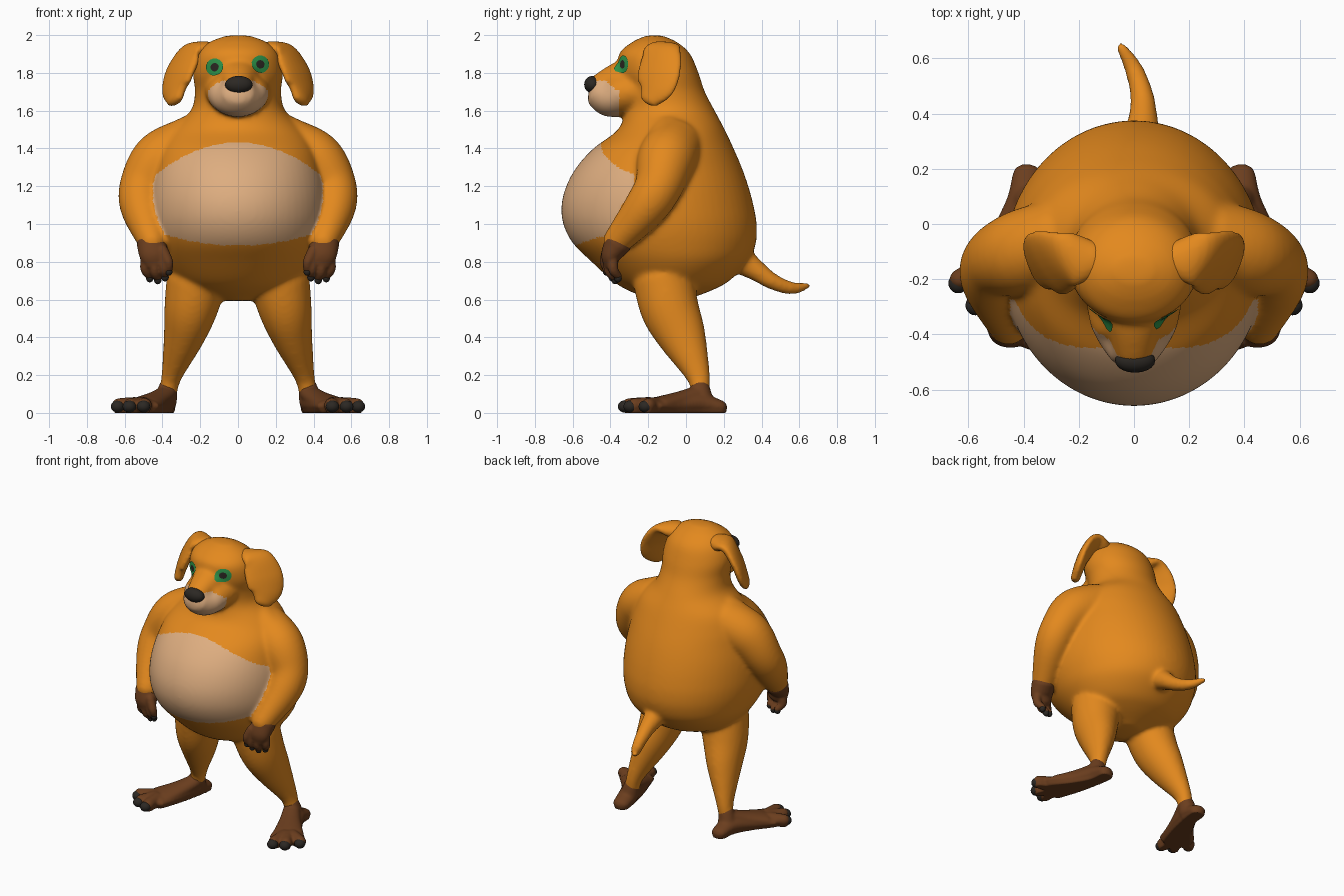
import bpy, bmesh, math
from mathutils import Vector
from mathutils.bvhtree import BVHTree

if "Cube" in bpy.data.objects:
    bpy.data.objects.remove(bpy.data.objects["Cube"])


def material(name, rgb):
    m = bpy.data.materials.new(name)
    m.diffuse_color = (*rgb, 1)
    m.use_nodes = True
    m.node_tree.nodes["Principled BSDF"].inputs["Base Color"].default_value = m.diffuse_color
    return m


ORANGE = material("orange_fur", (0.77, 0.25, 0.013))
TAN = material("tan_fur", (0.73, 0.42, 0.215))
BROWN = material("brown_paw", (0.148, 0.048, 0.013))
DARK = material("dark_claw", (0.025, 0.021, 0.017))
GREEN = material("green_iris", (0.027, 0.30, 0.07))


def spline(pts, n=6):
    """Catmull-Rom through points of (x, y, z, wide radius, thick radius)."""
    pts = [tuple(p) if len(p) == 5 else (*p, p[3]) for p in pts]
    out = []
    for i in range(len(pts) - 1):
        a, b, c, d = pts[max(i - 1, 0)], pts[i], pts[i + 1], pts[min(i + 2, len(pts) - 1)]
        for k in range(n):
            t = k / n
            out.append([0.5 * (2 * q + (r - p) * t + (2 * p - 5 * q + 4 * r - s) * t * t
                               + (3 * q - p - 3 * r + s) * t ** 3) for p, q, r, s in zip(a, b, c, d)])
    return out + [list(pts[-1])]


def tube(bm, pts, side=1, wide=(1, 0, 0), axis=None, cap=1.0, seg=24):
    """Loft elliptical rings along a path, with rounded ends."""
    path = spline(pts)
    ctr = [Vector(p[:3]) for p in path]
    last = len(path) - 1
    rings = []
    for i, p in enumerate(path):
        t = Vector(axis) if axis else (ctr[min(i + 1, last)] - ctr[max(i - 1, 0)]).normalized()
        ring = [(ctr[i], t, p[3], p[4])]
        if i in (0, last):
            sgn = -1 if i == 0 else 1
            for a in (30, 60, 82):
                s, c = math.sin(math.radians(a)), math.cos(math.radians(a))
                ring.append((ctr[i] + t * sgn * s * cap * min(p[3], p[4]), t, p[3] * c, p[4] * c))
            if i == 0:
                ring.reverse()
        rings += ring
    loops = []
    for c, t, rw, rt in rings:
        w = Vector(wide)
        w = (w - t * w.dot(t)).normalized()
        n = t.cross(w)
        row = []
        for k in range(seg):
            a = math.tau * k / seg
            v = c + w * rw * math.cos(a) + n * rt * math.sin(a)
            row.append(bm.verts.new((v.x * side, v.y, v.z)))
        loops.append(row)
    for a, b in zip(loops, loops[1:]):
        for k in range(seg):
            bm.faces.new((a[k], a[k - 1], b[k - 1], b[k]))
    bm.faces.new(loops[0])
    bm.faces.new(loops[-1][::-1])


def ball(bm, c, r, side=1):
    vs = bmesh.ops.create_uvsphere(bm, u_segments=20, v_segments=12, radius=1)["verts"]
    for v in vs:
        v.co = Vector(((c[0] + v.co.x * r[0]) * side, c[1] + v.co.y * r[1], c[2] + v.co.z * r[2]))


def finish(bm, name, mats, voxel=0, smooth=6, recalc=True):
    """Make an object; with a voxel size, blend its pieces into one skin."""
    if recalc:
        bmesh.ops.recalc_face_normals(bm, faces=bm.faces[:])
    me = bpy.data.meshes.new(name)
    bm.to_mesh(me)
    bm.free()
    ob = bpy.data.objects.new(name, me)
    bpy.context.collection.objects.link(ob)
    if voxel:
        m = ob.modifiers.new("blend", 'REMESH')
        m.mode, m.voxel_size = 'VOXEL', voxel
        m = ob.modifiers.new("soften", 'SMOOTH')
        m.factor, m.iterations = 0.5, smooth
        dg = bpy.context.evaluated_depsgraph_get()
        new = bpy.data.meshes.new_from_object(ob.evaluated_get(dg))
        ob.modifiers.clear()
        ob.data = new
    if len(ob.data.materials):
        ob.data.materials.clear()
    for m in mats:
        ob.data.materials.append(m)
    for p in ob.data.polygons:
        p.use_smooth = True
    return ob


# Torso and head profile: height, front y, back y, half width
PROFILE = [(0.605, -0.20, 0.02, 0.11), (0.65, -0.31, 0.14, 0.24), (0.70, -0.39, 0.23, 0.33),
           (0.80, -0.50, 0.33, 0.41), (0.90, -0.60, 0.37, 0.45), (1.00, -0.65, 0.374, 0.47),
           (1.10, -0.659, 0.357, 0.472), (1.20, -0.634, 0.33, 0.462), (1.30, -0.58, 0.295, 0.44),
           (1.40, -0.49, 0.252, 0.41), (1.50, -0.36, 0.205, 0.35), (1.60, -0.325, 0.152, 0.25),
           (1.70, -0.325, 0.10, 0.228), (1.80, -0.355, 0.066, 0.238), (1.90, -0.355, 0.022, 0.214),
           (1.96, -0.29, -0.043, 0.157), (1.992, -0.225, -0.11, 0.08)]
ARM = [(0.26, -0.06, 1.41, 0.155), (0.41, -0.105, 1.335, 0.155), (0.50, -0.145, 1.20, 0.128),
       (0.507, -0.22, 1.08, 0.114), (0.455, -0.365, 0.91, 0.076)]
LEG = [(0.22, -0.12, 0.70, 0.16), (0.25, -0.085, 0.55, 0.142, 0.155), (0.288, -0.02, 0.40, 0.108, 0.128),
       (0.35, 0.063, 0.20, 0.056, 0.066), (0.37, 0.075, 0.11, 0.049)]

bm = bmesh.new()
tube(bm, [(0, (f + b) / 2, z, w, (b - f) / 2) for z, f, b, w in PROFILE], axis=(0, 0, 1), cap=0.12, seg=64)
# Muzzle and its bridge
tube(bm, [(0, -0.22, 1.71, 0.18, 0.125), (0, -0.34, 1.69, 0.165, 0.12), (0, -0.41, 1.675, 0.14, 0.108),
          (0, -0.475, 1.695, 0.095, 0.08)], cap=0.5)
tube(bm, [(0, -0.26, 1.80, 0.13, 0.10), (0, -0.37, 1.765, 0.10, 0.085), (0, -0.475, 1.725, 0.07, 0.06)], cap=0.5)
# Tail
tube(bm, [(0.02, 0.26, 0.83, 0.085), (0.032, 0.37, 0.755, 0.057), (0.03, 0.46, 0.695, 0.044),
          (0, 0.56, 0.66, 0.035), (-0.045, 0.64, 0.673, 0.021)])
for s in (1, -1):
    tube(bm, ARM, s)
    tube(bm, LEG, s)
    # Shoulder slope
    tube(bm, [(0.10, -0.08, 1.50, 0.13), (0.25, -0.09, 1.455, 0.12), (0.42, -0.11, 1.36, 0.13)], s)
pelt = finish(bm, "body", [ORANGE, TAN], 0.012, 14)

# Tan belly and muzzle patches
arm_path = spline(ARM)


def on_arm(c):
    q = Vector((abs(c.x), c.y, c.z))
    return any((q - Vector(p[:3])).length < p[3] + 0.012 for p in arm_path)


for p in pelt.data.polygons:
    c = p.center
    belly = c.y < -0.27 and 0.885 + 0.4 * c.x ** 2 < c.z < 1.432 - 0.9 * c.x ** 2
    muzzle = c.y < -0.35 and (c.x / 0.17) ** 2 + ((c.z - 1.665) / 0.105) ** 2 < 1
    p.material_index = int(muzzle or (belly and not on_arm(c)))

# Eyes: thin plates laid on the head surface
skin = bmesh.new()
skin.from_mesh(pelt.data)
tree = BVHTree.FromBMesh(skin)
skin.free()
for name, ex, ez in (("left_eye", 0.115, 1.845), ("right_eye", -0.12, 1.83)):
    bm = bmesh.new()

    def on_skin(x, z):
        hit, nor, _, _ = tree.ray_cast(Vector((x, -1, z)), Vector((0, 1, 0)))
        return bm.verts.new(hit + nor * 0.006)

    rows = [[on_skin(ex + r * math.cos(math.tau * (k + 0.5) / 16), ez + r * math.sin(math.tau * (k + 0.5) / 16))
             for k in range(16)] for r in (0.011, 0.022, 0.034, 0.046)]
    bm.faces.new(rows[0]).material_index = 1
    for i in range(3):
        for k in range(16):
            f = bm.faces.new((rows[i][k], rows[i][k - 1], rows[i + 1][k - 1], rows[i + 1][k]))
            f.material_index = int(i == 0)
    for f in bm.faces:
        f.normal_update()
        if f.normal.y > 0:
            f.normal_flip()
    eye = finish(bm, name, [GREEN, DARK], recalc=False)

# Nose
bm = bmesh.new()
ball(bm, (0.004, -0.495, 1.738), (0.073, 0.044, 0.046))
finish(bm, "nose", [DARK])

for s, side in ((1, "left"), (-1, "right")):
    # Floppy ear
    bm = bmesh.new()
    tube(bm, [(0.15, -0.13, 1.915, 0.07, 0.05), (0.235, -0.13, 1.915, 0.105, 0.042),
              (0.30, -0.14, 1.82, 0.13, 0.037), (0.33, -0.155, 1.73, 0.118, 0.035),
              (0.333, -0.19, 1.66, 0.065, 0.03)], s, wide=(0.53, 0.85, 0))
    finish(bm, side + "_ear", [ORANGE], 0.009)

    # Hand with three fingers and a thumb
    bm, claws = bmesh.new(), bmesh.new()
    tube(bm, [(0.46, -0.36, 0.90, 0.077, 0.074), (0.445, -0.395, 0.84, 0.078, 0.055),
              (0.435, -0.40, 0.80, 0.068, 0.042)], s)
    for a, b, c in (((0.485, -0.39, 0.82), (0.49, -0.385, 0.76), (0.467, -0.36, 0.725)),
                    ((0.44, -0.41, 0.82), (0.44, -0.405, 0.75), (0.425, -0.375, 0.715)),
                    ((0.40, -0.415, 0.82), (0.393, -0.415, 0.76), (0.386, -0.39, 0.73)),
                    ((0.40, -0.415, 0.86), (0.37, -0.43, 0.80), (0.367, -0.42, 0.76))):
        tube(bm, [(*a, 0.031), (*b, 0.027), (*c, 0.021)], s, seg=14)
        ball(claws, (c[0], c[1], c[2] - 0.012), (0.02, 0.02, 0.022), s)
    finish(bm, side + "_hand", [BROWN], 0.007, 4)

    # Long foot turned outwards, with three toes
    bm = bmesh.new()
    tube(bm, [(0.37, 0.075, 0.135, 0.05), (0.385, 0.085, 0.06, 0.062)], s)
    tube(bm, [(0.38, 0.06, 0.10, 0.055, 0.045), (0.43, -0.03, 0.07, 0.07, 0.045), (0.50, -0.15, 0.045, 0.10, 0.04)],
         s, wide=(0.93, 0.36, 0))
    tube(bm, [(0.385, 0.18, 0.03, 0.055, 0.038), (0.40, 0.07, 0.05, 0.066, 0.055),
              (0.45, -0.06, 0.04, 0.082, 0.05), (0.52, -0.19, 0.035, 0.115, 0.04)], s, wide=(0.93, 0.36, 0))
    for x, y in ((0.50, -0.325), (0.575, -0.295), (0.637, -0.215)):
        root = Vector((0.50, -0.14, 0.045)).lerp(Vector((x, y, 0.04)), 0.3)
        tube(bm, [(*root, 0.042), (x * 0.99, y * 0.93, 0.04, 0.039)], s, seg=16)
        ball(claws, (x, y, 0.034), (0.036, 0.036, 0.032), s)
    foot = finish(bm, side + "_foot", [BROWN], 0.009, 7)
    claw = finish(claws, side + "_claws", [DARK])
    # Flat soles
    for v in foot.data.vertices:
        v.co.z = max(0.0, v.co.z * 2 - 0.022) if v.co.z < 0.022 else v.co.z
    for v in claw.data.vertices:
        v.co.z = max(v.co.z, 0.0)
